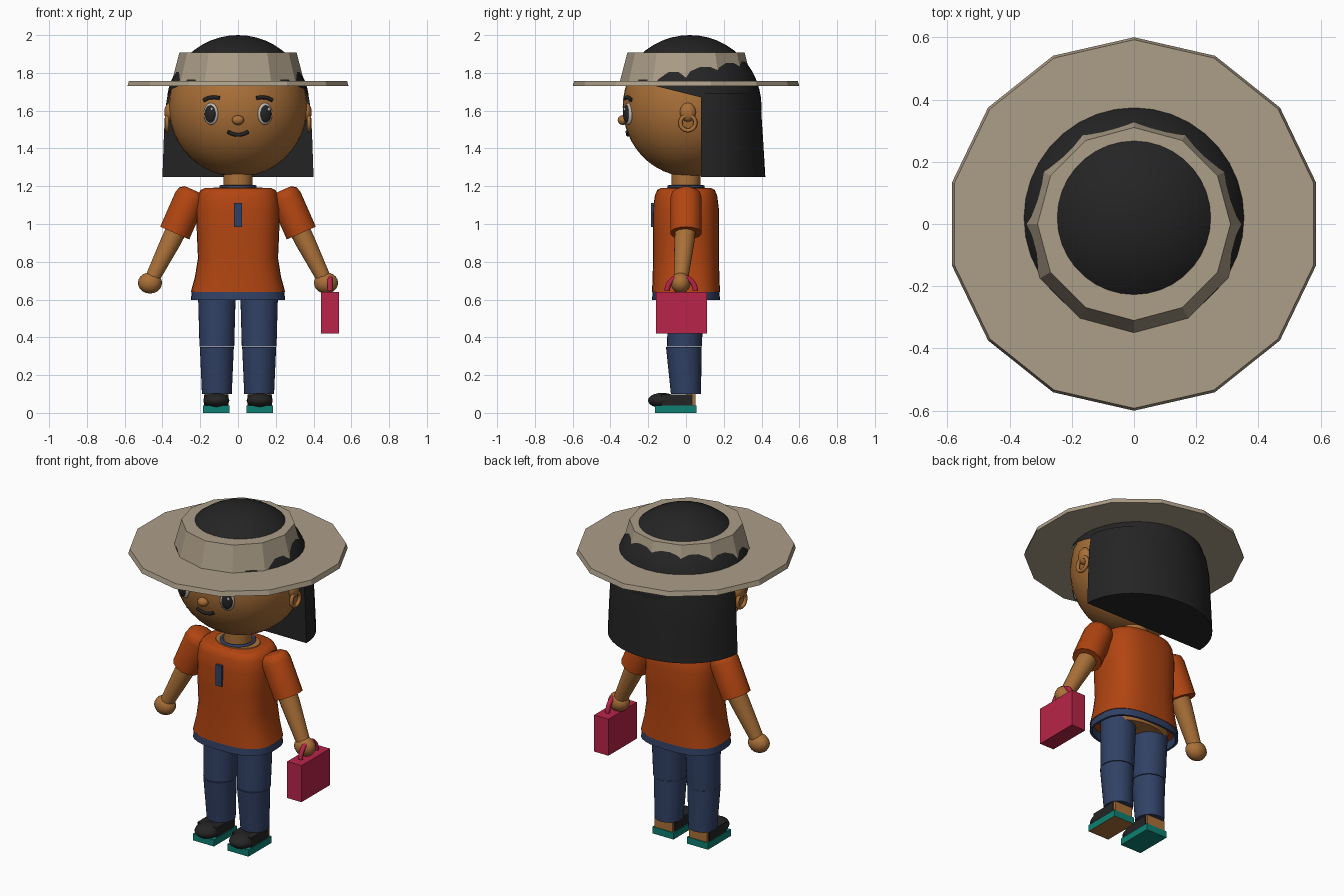
import bpy, bmesh, math
from mathutils import Vector, Matrix

cube = bpy.data.objects.get("Cube")
if cube:
    bpy.data.objects.remove(cube, do_unlink=True)


def material(name, r, g, b):
    rgba = [(c / 255 / 12.92 if c < 11 else ((c / 255 + 0.055) / 1.055) ** 2.4) for c in (r, g, b)] + [1]
    m = bpy.data.materials.new(name)
    m.use_nodes = True
    m.diffuse_color = rgba
    m.node_tree.nodes["Principled BSDF"].inputs["Base Color"].default_value = rgba
    return m


STRAW = material("straw", 172, 158, 136)
BLACK = material("black", 36, 36, 37)
SKIN = material("skin", 170, 112, 56)
ORANGE = material("orange", 178, 69, 17)
NAVY = material("navy", 49, 65, 101)
PINK = material("pink", 184, 36, 72)
TEAL = material("teal", 14, 128, 114)
WHITE = material("eye_white", 190, 185, 178)


def finish(name, bm, mat, smooth=True):
    bmesh.ops.recalc_face_normals(bm, faces=bm.faces)
    me = bpy.data.meshes.new(name)
    bm.to_mesh(me)
    bm.free()
    me.materials.append(mat)
    ob = bpy.data.objects.new(name, me)
    bpy.context.collection.objects.link(ob)
    if smooth:
        bpy.ops.object.select_all(action='DESELECT')
        ob.select_set(True)
        bpy.context.view_layer.objects.active = ob
        bpy.ops.object.shade_smooth_by_angle(angle=math.radians(40))
    return ob


def ring(z, rx, ry, cx=0, cy=0, n=32, power=2.0):
    pts = []
    for i in range(n):
        a = math.pi / 2 + math.tau * i / n
        c, s = math.cos(a), math.sin(a)
        pts.append((cx + rx * math.copysign(abs(c) ** (2 / power), c),
                    cy + ry * math.copysign(abs(s) ** (2 / power), s), z))
    return pts


def loft(name, rings, mat, smooth=True):
    bm = bmesh.new()
    rows = [[bm.verts.new(p) for p in r] for r in rings]
    n = len(rows[0])
    for a, b in zip(rows, rows[1:]):
        for i in range(n):
            bm.faces.new((a[i], a[(i + 1) % n], b[(i + 1) % n], b[i]))
    bm.faces.new(rows[0])
    bm.faces.new(rows[-1])
    return finish(name, bm, mat, smooth)


def ball(name, center, radii, mat, turn=0, segs=24):
    bm = bmesh.new()
    bmesh.ops.create_uvsphere(bm, u_segments=segs, v_segments=segs // 2 + 4, radius=1)
    bm.transform(Matrix.Translation(center) @ Matrix.Rotation(turn, 4, 'Z') @ Matrix.Diagonal((*radii, 1)))
    return finish(name, bm, mat)


def box(name, low, high, mat):
    bm = bmesh.new()
    bmesh.ops.create_cube(bm, size=1)
    low, high = Vector(low), Vector(high)
    bm.transform(Matrix.Translation((low + high) / 2) @ Matrix.Diagonal((*(high - low), 1)))
    return finish(name, bm, mat, False)


def limb(name, start, end, radii, mat, sides=16):
    # tapered cylinder whose radii are spread evenly from start to end
    start, end = Vector(start), Vector(end)
    rot = (end - start).to_track_quat('Z', 'Y')
    rings = []
    for t, r in radii:
        rings.append([start.lerp(end, t) + rot @ Vector((p[0], p[1], 0)) for p in ring(0, r, r, n=sides)])
    return loft(name, rings, mat)


def cord(name, points, radius, mat, closed=False):
    # round tube along a path
    cu = bpy.data.curves.new(name, 'CURVE')
    cu.dimensions = '3D'
    cu.bevel_depth = radius
    cu.bevel_resolution = 2
    cu.use_fill_caps = True
    sp = cu.splines.new('POLY')
    sp.points.add(len(points) - 1)
    for q, p in zip(sp.points, points):
        q.co = (*p, 1)
    sp.use_cyclic_u = closed
    sp.use_smooth = True
    cu.materials.append(mat)
    ob = bpy.data.objects.new(name, cu)
    bpy.context.collection.objects.link(ob)
    return ob


def circle_yz(x, y, z, r, start=0, sweep=math.tau, n=20):
    return [(x, y + r * math.cos(start + sweep * i / n), z + r * math.sin(start + sweep * i / n))
            for i in range(n + 1 if sweep < math.tau else n)]


# Head and face
HEAD = Vector((0, 0.02, 1.62))
HR = Vector((0.367, 0.355, 0.37))
ball("head", HEAD, HR, SKIN, segs=40)


def on_face(x, z, out=0.0):
    d = 1 - (x / HR.x) ** 2 - ((z - HEAD.z) / HR.z) ** 2
    return Vector((x, HEAD.y - HR.y * math.sqrt(d) - out, z))


ball("nose", on_face(0, 1.55, 0.005), (0.032, 0.028, 0.026), SKIN)
cord("mouth", [on_face(x * 0.011, 1.472 + 0.0007 * x * x, 0.002) for x in range(-5, 6)], 0.010, BLACK)
for side, label in ((1, "left"), (-1, "right")):
    turn = side * 0.4
    eye = on_face(side * 0.143, 1.583)
    out = Vector((side * 0.39, -0.92, 0))
    ball(label + "_eye", eye, (0.041, 0.018, 0.058), WHITE, turn)
    ball(label + "_pupil", eye + out * 0.011, (0.031, 0.015, 0.046), BLACK, turn)
    ball(label + "_eye_glint", eye + out * 0.022 + Vector((0.012, 0, 0.024)), (0.008, 0.006, 0.01), WHITE, turn, 12)
    cord(label + "_brow", [on_face(side * x, z, 0.003) for x, z in
                           ((0.098, 1.667), (0.125, 1.671), (0.155, 1.668), (0.182, 1.655))], 0.010, BLACK)
    ball(label + "_ear", (side * 0.362, 0.01, 1.592), (0.028, 0.042, 0.05), SKIN)
    cord(label + "_earring", circle_yz(side * 0.376, 0.01, 1.535, 0.04), 0.011, SKIN, True)

# Hair: trimmed cap and flat-fronted back panel
bm = bmesh.new()
bmesh.ops.create_uvsphere(bm, u_segments=36, v_segments=24, radius=0.38)
bm.transform(Matrix.Translation(HEAD))
bmesh.ops.bisect_plane(bm, geom=bm.verts[:] + bm.edges[:] + bm.faces[:], plane_co=(0, 0.08, 1.67),
                       plane_no=(0, 0.25, 1), clear_inner=True)
finish("hair_cap", bm, BLACK)
panel = []
for z, rx, ry in ((1.25, 0.40, 0.34), (1.45, 0.393, 0.328), (1.60, 0.386, 0.318), (1.69, 0.372, 0.303)):
    panel.append([(rx * math.cos(math.pi * i / 24), 0.08 + ry * math.sin(math.pi * i / 24), z) for i in range(25)])
loft("hair_back", panel, BLACK)

# Hat
loft("hat_brim", [ring(1.73, 0.6, 0.6, n=14), ring(1.758, 0.592, 0.592, n=14)], STRAW, False)
loft("hat_crown", [ring(1.755, 0.35, 0.35, n=12), ring(1.908, 0.31, 0.31, n=12)], STRAW, False)

# Neck, neckline and collar
loft("neck", [ring(1.15, 0.076, 0.076), ring(1.32, 0.076, 0.076)], SKIN)
loft("neckline", [ring(1.17, 0.14, 0.11), ring(1.194, 0.13, 0.10)], SKIN)
cord("collar", [(x, y, z) for x, y, z in ring(1.197, 0.09, 0.09)], 0.009, NAVY, True)

# Shirt, hem and hips
shirt = ((0.64, 0.25, 0.18), (0.72, 0.228, 0.177), (0.82, 0.212, 0.174), (0.95, 0.218, 0.175),
         (1.08, 0.222, 0.174), (1.15, 0.213, 0.165), (1.18, 0.198, 0.152), (1.19, 0.175, 0.135))
loft("shirt", [ring(z, rx, ry, power=2.7) for z, rx, ry in shirt], ORANGE)
hem = ((0.642, 0.245, 0.177), (0.598, 0.25, 0.18), (0.598, 0.236, 0.167), (0.642, 0.23, 0.16))
loft("hem_band", [ring(z, rx, ry, power=2.7) for z, rx, ry in hem], NAVY)
loft("hips", [ring(0.61, 0.19, 0.13), ring(0.66, 0.225, 0.155)], SKIN)
box("shirt_placket", (-0.02, -0.184, 0.985), (0.02, -0.168, 1.11), NAVY)

for side, label in ((1, "left"), (-1, "right")):
    # Arms
    limb(label + "_sleeve", (side * 0.235, 0, 1.18), (side * 0.335, 0, 0.952),
         ((0, 0.05), (0.07, 0.075), (0.2, 0.084), (1, 0.084)), ORANGE, 14)
    limb(label + "_forearm", (side * 0.31, 0, 1.0), (side * 0.46, -0.028, 0.70),
         ((0, 0.056), (0.3, 0.054), (1, 0.038)), SKIN)
    ball(label + "_hand", (side * 0.466, -0.028, 0.688), (0.064, 0.052, 0.056), SKIN, segs=12)
    # Legs
    x = side * 0.112
    loft(label + "_thigh", [ring(0.352, 0.092, 0.092, x, -0.008), ring(0.64, 0.1, 0.096, x, 0)], NAVY)
    loft(label + "_shin", [ring(0.1, 0.079, 0.08, x, 0), ring(0.35, 0.09, 0.094, x, -0.012)], NAVY)
    # Shoes
    x = side * 0.115
    sole = box(label + "_sole", (x - 0.07, -0.165, 0), (x + 0.07, 0.055, 0.04), TEAL)
    if side > 0:
        sole.data.materials.append(SKIN)
        for f in sole.data.polygons:
            f.material_index = int(f.normal.z < -0.9)
    box(label + "_shoe_upper", (x - 0.065, -0.13, 0.04), (x + 0.065, 0.035, 0.098), BLACK)
    box(label + "_heel", (x - 0.06, 0, 0.04), (x + 0.06, 0.05, 0.105), SKIN)
    ball(label + "_toe", (x, -0.125, 0.066), (0.069, 0.076, 0.04), BLACK)

# Handbag
box("handbag", (0.44, -0.16, 0.42), (0.535, 0.11, 0.64), PINK)
cord("handbag_handle", circle_yz(0.487, -0.025, 0.645, 0.075, 0, math.pi), 0.014, PINK)
